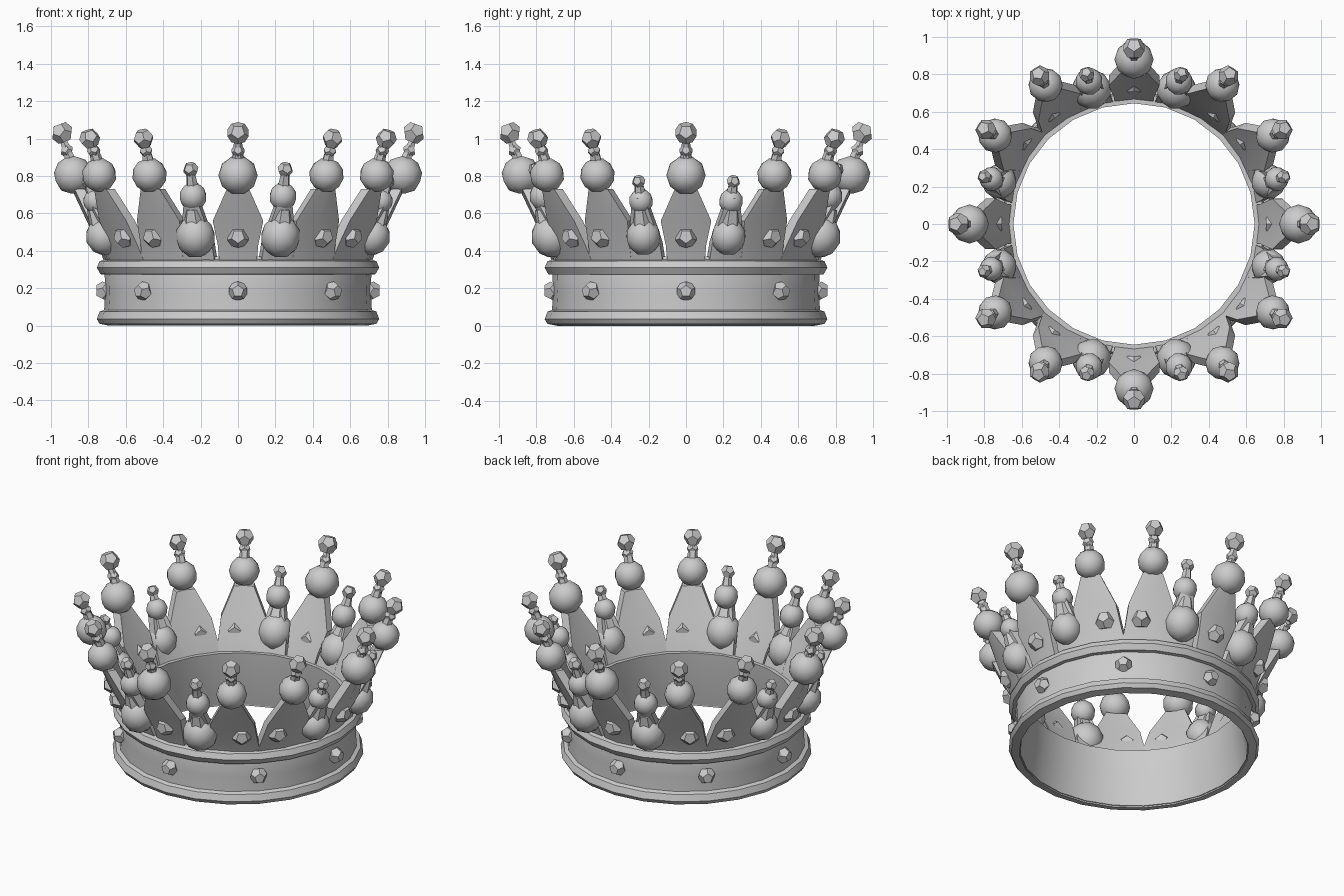
import bpy, bmesh
from math import radians, cos, sin, pi
from mathutils import Matrix

cube = bpy.data.objects.get("Cube")
if cube:
    bpy.data.objects.remove(cube, do_unlink=True)

metal = bpy.data.materials.new("grey metal")
metal.use_nodes = True
GREY = (0.6, 0.6, 0.6, 1)
metal.diffuse_color = GREY
metal.node_tree.nodes["Principled BSDF"].inputs["Base Color"].default_value = GREY


def finish(name, bm, smooth=0):
    """Turn a bmesh into a named object, optionally smoothed below an angle."""
    bmesh.ops.recalc_face_normals(bm, faces=bm.faces[:])
    mesh = bpy.data.meshes.new(name)
    bm.to_mesh(mesh)
    bm.free()
    mesh.materials.append(metal)
    ob = bpy.data.objects.new(name, mesh)
    bpy.context.collection.objects.link(ob)
    if smooth:
        bpy.ops.object.select_all(action='DESELECT')
        ob.select_set(True)
        bpy.context.view_layer.objects.active = ob
        bpy.ops.object.shade_smooth_by_angle(angle=radians(smooth))


def place(angle, r, z, size=(1, 1, 1), lean=0):
    """Frame at a bearing: local x points outwards, z up, leaning outwards."""
    return (Matrix.Rotation(radians(angle), 4, 'Z') @ Matrix.Translation((r, 0, z))
            @ Matrix.Rotation(radians(lean), 4, 'Y') @ Matrix.Diagonal((*size, 1)))


def ball(bm, angle, r, z, radius, tall=1):
    bmesh.ops.create_icosphere(bm, subdivisions=2, radius=radius,
                               matrix=place(angle, r, z, (1, 1, tall), 20))


def gem(bm, angle, r, z, radius, lean=0):
    """Dodecahedron: hull of the face centres of an icosahedron."""
    ico = bmesh.new()
    bmesh.ops.create_icosphere(ico, subdivisions=1, radius=1)
    frame = place(angle, r, z, (radius,) * 3, lean)
    verts = [bm.verts.new(frame @ (f.calc_center_median().normalized())) for f in ico.faces]
    ico.free()
    hull = bmesh.ops.convex_hull(bm, input=verts)
    faces = [f for f in hull["geom"] if isinstance(f, bmesh.types.BMFace)]
    edges = list({e for f in faces for e in f.edges})
    bmesh.ops.dissolve_limit(bm, angle_limit=0.05, verts=verts, edges=edges)


def rod(bm, angle, r, z, length, radius1, radius2):
    bmesh.ops.create_cone(bm, cap_ends=True, segments=6, radius1=radius1, radius2=radius2,
                          depth=length, matrix=place(angle, r, z, lean=20))


def revolve(name, profile, segments=24):
    """Spin a closed (radius, height) outline around the z axis."""
    bm = bmesh.new()
    rings = []
    for i in range(segments):
        a = 2 * pi * i / segments
        rings.append([bm.verts.new((r * cos(a), r * sin(a), z)) for r, z in profile])
    n = len(profile)
    for i in range(segments):
        a, b = rings[i], rings[(i + 1) % segments]
        for j in range(n):
            k = (j + 1) % n
            bm.faces.new((a[j], b[j], b[k], a[k]))
    finish(name, bm, 35)


def panel(bm, angle, rows):
    """Leaning plate; rows hold height, width clockwise, width anticlockwise."""
    frame = Matrix.Rotation(radians(angle), 4, 'Z')
    loops = []
    for z, right, left in rows:
        r = 0.645 + 0.47 * max(z - 0.36, 0)
        corners = ((r, -right), (r + 0.055, -right), (r + 0.07, 0),
                   (r + 0.055, left), (r, left), (r + 0.012, 0))
        loops.append([bm.verts.new(frame @ Matrix.Translation((x, y, z)).translation)
                      for x, y in corners])
    for low, high in zip(loops, loops[1:]):
        for j in range(6):
            k = (j + 1) % 6
            bm.faces.new((low[j], low[k], high[k], high[j]))
    bm.faces.new(loops[0])
    bm.faces.new(loops[-1])


# Band with a rounded rim at the bottom and the top
revolve("band", [(0.685, 0.01), (0.72, 0.01), (0.71, 0.18), (0.715, 0.34),
                 (0.70, 0.37), (0.645, 0.37), (0.655, 0.2)])
revolve("bottom_rim", [(0.69, 0.0), (0.74, 0.01), (0.755, 0.035), (0.74, 0.075), (0.70, 0.09)])
revolve("top_rim", [(0.69, 0.27), (0.735, 0.275), (0.755, 0.31), (0.74, 0.345), (0.69, 0.36)])

panels, balls, tips, gems, necks = (bmesh.new() for _ in range(5))

# Tall points: one on each axis and a joined pair on each diagonal
HEIGHTS = (0.34, 0.43, 0.56, 0.73)
NARROW = (0.10, 0.108, 0.135, 0.06)
WIDE = (0.165, 0.15, 0.135, 0.06)
for quarter in range(0, 360, 90):
    panel(panels, quarter, list(zip(HEIGHTS, NARROW, NARROW)))
    panel(panels, quarter + 32.5, list(zip(HEIGHTS, NARROW, WIDE)))
    panel(panels, quarter + 57.5, list(zip(HEIGHTS, WIDE, NARROW)))
    for step, big, top, bead in ((0, 0.105, 1.03, 0.061), (32.5, 0.093, 1.0, 0.056),
                                 (57.5, 0.093, 1.0, 0.056)):
        a = quarter + step
        ball(balls, a, 0.88, 0.805, big)
        rod(necks, a, 0.912, 0.93, 0.14, 0.034, 0.02)
        gem(tips, a, 0.915, 0.935, 0.036, 20)
        gem(tips, a, 0.94, top, bead, 20)
    for a in (0, 36.7, 53.3):
        gem(gems, quarter + a, 0.755, 0.475, 0.06, 25)

# Short points: either side of each axis, lower towards the sides
LEAF = ((0.34, 0.09, 0.09), (0.45, 0.085, 0.085), (0.57, 0.06, 0.06), (0.68, 0.035, 0.035))
for axis in range(0, 360, 90):
    side = axis % 180 == 0
    size = 0.88 if side else 1
    drop = 0.025 if side else 0
    for a in (axis - 17.5, axis + 17.5):
        panel(panels, a, LEAF)
        ball(balls, a, 0.755, 0.475, 0.107 * size, 1.08)
        rod(necks, a, 0.79, 0.58, 0.1, 0.065 * size, 0.04)
        ball(balls, a, 0.80, 0.69 - drop, 0.074 * size, 1.05)
        rod(necks, a, 0.825, 0.775 - 2 * drop, 0.1, 0.036, 0.022)
        gem(tips, a, 0.84, 0.835 - 2.6 * drop, 0.042 * size, 20)

# Studs around the band
for a in range(0, 360, 45):
    gem(gems, a, 0.715, 0.185, 0.052, 90)

finish("point_panels", panels, 30)
finish("point_balls", balls, 25)
finish("point_tips", tips)
finish("gem_studs", gems)
finish("point_necks", necks, 30)
